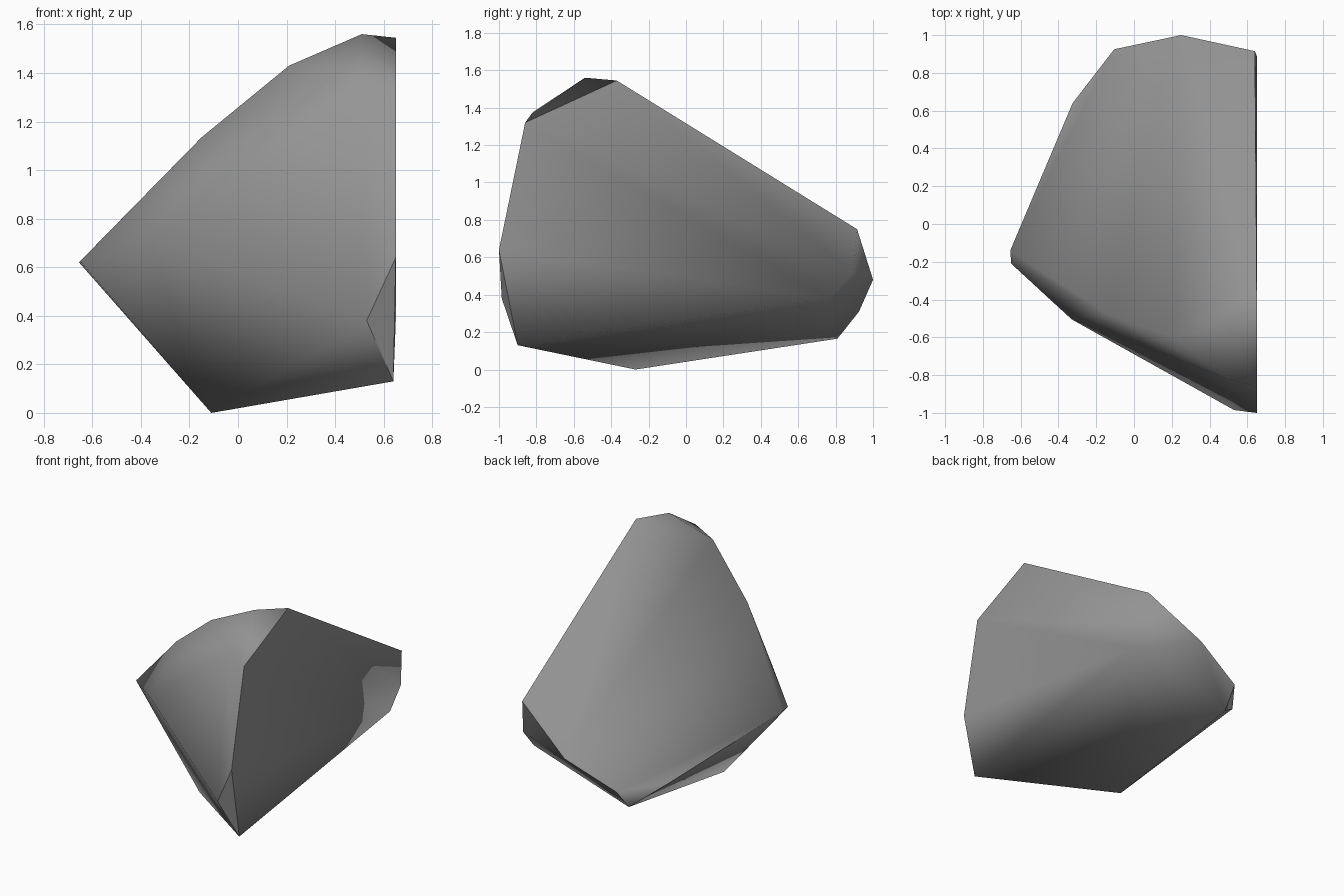
import bpy
import bmesh

cube = bpy.data.objects.get("Cube")
if cube:
    bpy.data.objects.remove(cube, do_unlink=True)

# Chiselled corners of the boulder
corners = {
    "toe": (.64, -.9, .13),
    "shin": (.53, -.985, .38),
    "belly": (.65, -1, .64),
    "brow": (.65, -.86, 1.32),
    "shoulder": (.65, -.37, 1.545),
    "summit": (.51, -.54, 1.56),
    "summit_front": (.5, -.82, 1.375),
    "crest_high": (.21, -.6, 1.43),
    "crest_low": (-.15, -.47, 1.135),
    "flank_front": (-.33, -.505, .7),
    "tip_front": (-.65, -.21, .625),
    "tip_back": (-.655, -.14, .62),
    "heel_side": (-.325, .64, .33),
    "heel": (-.12, .81, .165),
    "back_low": (-.105, .925, .31),
    "back_mid": (.25, 1, .48),
    "back_top": (.64, .915, .75),
    "back_cut": (.65, .89, .52),
    "under_cut": (.65, .77, .38),
    "base": (-.11, -.27, 0),
}

# Ridges that stay crisp; the remaining edges are weathered smooth
ridges = [
    ("toe", "belly", "brow", "shoulder", "back_top", "back_mid",
     "back_low", "heel", "heel_side", "tip_back"),
    ("toe", "shin", "belly"),
]


def make_material(name, colour):
    material = bpy.data.materials.new(name)
    material.use_nodes = True
    material.diffuse_color = colour
    shader = next(node for node in material.node_tree.nodes
                  if node.type == "BSDF_PRINCIPLED")
    shader.inputs["Base Color"].default_value = colour
    shader.inputs["Roughness"].default_value = .9
    return material


def build_boulder(name, material):
    bm = bmesh.new()
    verts = {key: bm.verts.new(point) for key, point in corners.items()}

    # Wrap the corners in a closed faceted skin
    bmesh.ops.convex_hull(bm, input=list(bm.verts))
    loose = [vert for vert in bm.verts if not vert.link_faces]
    verts = {key: vert for key, vert in verts.items() if vert not in loose}
    bmesh.ops.delete(bm, geom=loose, context="VERTS")
    bmesh.ops.recalc_face_normals(bm, faces=list(bm.faces))

    # Smooth faces, sharp ridges
    for face in bm.faces:
        face.smooth = True
    for ridge in ridges:
        for start, end in zip(ridge, ridge[1:]):
            if start in verts and end in verts:
                edge = bm.edges.get((verts[start], verts[end]))
                if edge:
                    edge.smooth = False

    mesh = bpy.data.meshes.new(name)
    bm.to_mesh(mesh)
    bm.free()
    mesh.materials.append(material)
    boulder = bpy.data.objects.new(name, mesh)
    bpy.context.collection.objects.link(boulder)
    return boulder


stone = make_material("stone_grey", (.3, .3, .3, 1))
build_boulder("boulder", stone)
